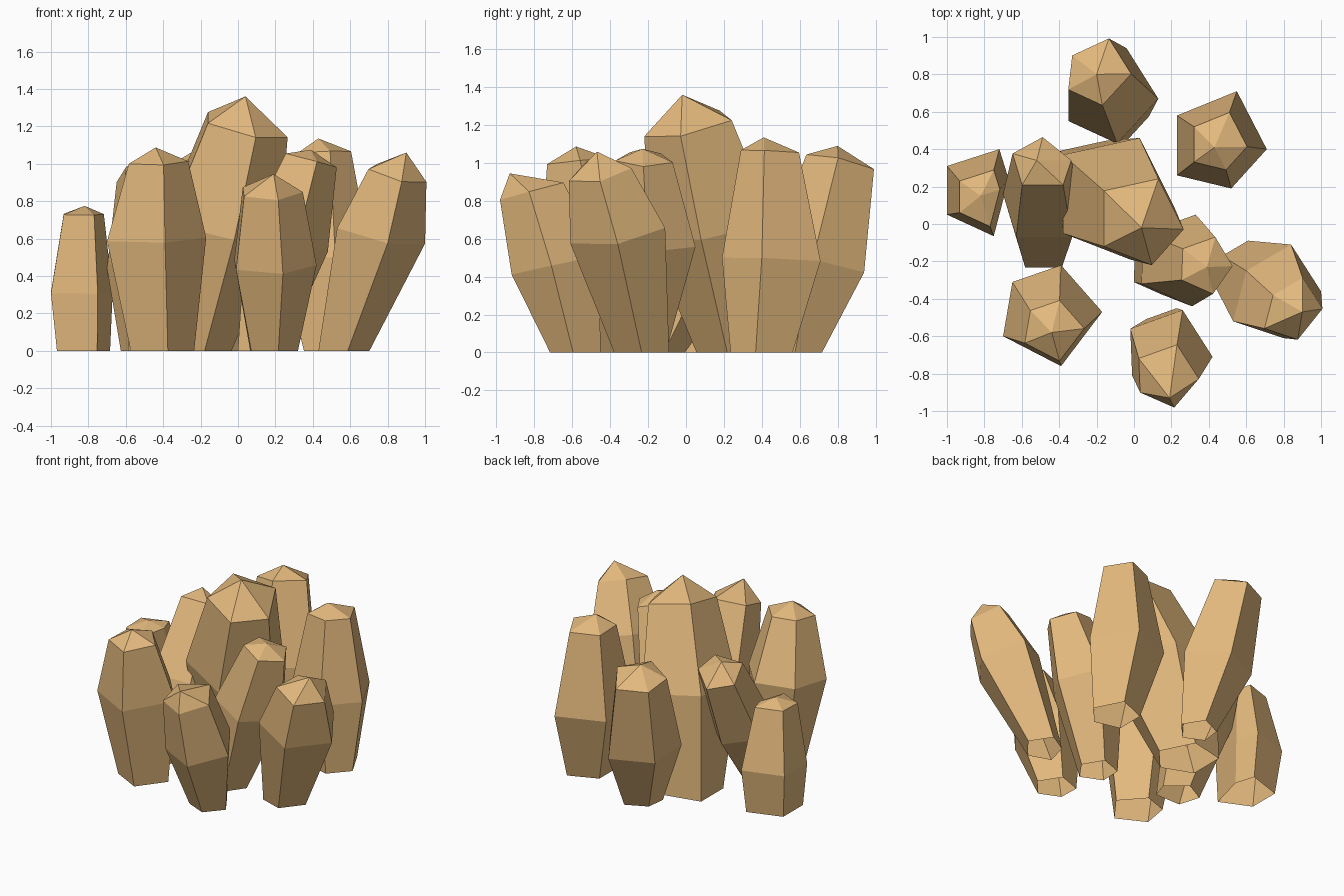
import bpy
import bmesh
from mathutils import Vector

# One flat sandstone colour for the whole cluster
stone = bpy.data.materials.new("sandy_tan")
stone.diffuse_color = (0.77, 0.485, 0.205, 1)


def crystal(name, base, base_scale, mid_z, outline, ring, ring_scale, tip):
    """Leaning five-sided crystal, open underneath: foot, wide waist, narrower shoulder, point.
    outline = plan of the waist; foot and shoulder are scaled copies of it."""
    foot, shoulder = Vector((*base, 0)), Vector(ring)
    lean = (shoulder - foot) / shoulder.z
    pts = [Vector((*p, 0)) for p in outline]
    waist = sum(pts, Vector()) / len(pts)
    offsets = [p - waist for p in pts]
    waist.z = mid_z

    bm = bmesh.new()

    def loop(centre, scale, tilt):
        verts = []
        for o in offsets:
            p = centre + o * scale
            p.z -= tilt * scale * (lean.x * o.x + lean.y * o.y)
            verts.append(bm.verts.new(p))
        return verts

    rings = [loop(foot, base_scale, 0), loop(waist, 1, 0.8), loop(shoulder, ring_scale, 1)]
    n = len(pts)
    cap = bm.faces.new(rings[0])
    for low, high in zip(rings, rings[1:]):
        for i in range(n):
            j = (i + 1) % n
            bm.faces.new((low[i], low[j], high[j], high[i]))
    apex = bm.verts.new(tip)
    for i in range(n):
        bm.faces.new((rings[2][i], rings[2][(i + 1) % n], apex))
    # Orient outward while closed, then open the underside
    bmesh.ops.recalc_face_normals(bm, faces=bm.faces)
    bmesh.ops.delete(bm, geom=[cap], context='FACES_ONLY')

    mesh = bpy.data.meshes.new(name)
    bm.to_mesh(mesh)
    bm.free()
    mesh.materials.append(stone)
    bpy.context.collection.objects.link(bpy.data.objects.new(name, mesh))


# Tall central crystal
crystal("centre_crystal", (-0.23, 0.25), 0.60, 0.66,
        [(0.22, 0.08), (-0.02, -0.19), (-0.38, -0.05), (-0.38, 0.37), (0.03, 0.46)],
        (0.034, 0.01, 1.20), 0.71, (0.04, -0.02, 1.36))

# Right side
crystal("back_right_crystal", (0.49, 0.385), 0.63, 0.49,
        [(0.23, 0.58), (0.55, 0.71), (0.71, 0.40), (0.52, 0.19), (0.23, 0.26)],
        (0.45, 0.43, 1.06), 0.59, (0.43, 0.41, 1.135))
crystal("inner_right_crystal", (0.11, -0.24), 0.55, 0.58,
        [(0.33, 0.05), (0.05, -0.05), (0.04, -0.32), (0.31, -0.44), (0.48, -0.20)],
        (0.38, -0.22, 1.02), 0.62, (0.39, -0.23, 1.075))
crystal("right_crystal", (0.56, -0.24), 0.58, 0.63,
        [(0.53, -0.52), (0.80, -0.61), (1.00, -0.36), (0.84, -0.11), (0.60, -0.25)],
        (0.845, -0.46, 0.95), 0.66, (0.90, -0.47, 1.06))

# Front
crystal("front_crystal", (0.18, -0.585), 0.58, 0.46,
        [(0.24, -0.92), (0.42, -0.71), (0.26, -0.46), (-0.02, -0.56), (-0.01, -0.81)],
        (0.17, -0.815, 0.85), 0.73, (0.19, -0.93, 0.945))
crystal("front_left_crystal", (-0.42, -0.46), 0.64, 0.60,
        [(-0.65, -0.31), (-0.39, -0.22), (-0.17, -0.47), (-0.39, -0.76), (-0.70, -0.60)],
        (-0.44, -0.56, 1.01), 0.60, (-0.44, -0.58, 1.087))

# Left side and back
crystal("inner_left_crystal", (-0.485, -0.135), 0.65, 0.47,
        [(-0.63, -0.07), (-0.33, -0.07), (-0.27, 0.11), (-0.48, 0.28), (-0.70, 0.16)],
        (-0.49, 0.32, 0.93), 0.73, (-0.52, 0.34, 1.02))
crystal("left_crystal", (-0.82, 0.17), 0.86, 0.31,
        [(-1.00, 0.31), (-0.72, 0.40), (-0.67, 0.24), (-0.75, -0.065), (-1.00, 0.05)],
        (-0.82, 0.15, 0.73), 0.65, (-0.82, 0.15, 0.775))
crystal("back_crystal", (-0.06, 0.58), 0.53, 0.46,
        [(-0.35, 0.55), (-0.32, 0.81), (-0.04, 0.94), (0.13, 0.67), (-0.09, 0.43)],
        (-0.20, 0.81, 1.00), 0.70, (-0.20, 0.80, 1.09))
